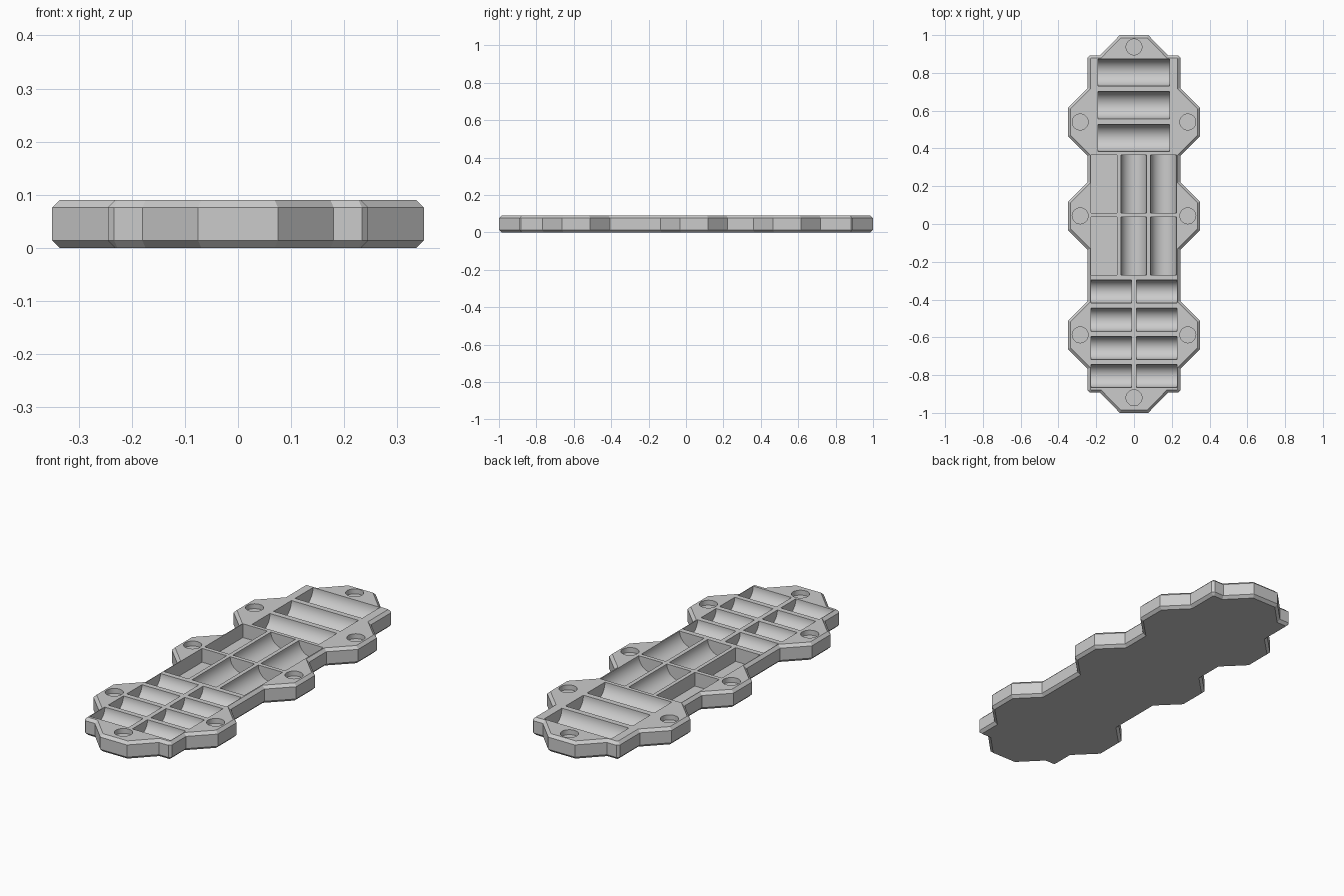
import bpy, bmesh, math
from mathutils import Matrix, Vector

cube = bpy.data.objects.get("Cube")
if cube:
    bpy.data.objects.remove(cube, do_unlink=True)

HEIGHT = 0.09
CHAMFER = 0.014
SIDE, LOBE, FLAT = 0.245, 0.35, 0.075   # body half width, lobe half width, lobe half face
SLOPE = LOBE - SIDE
LOBE_Y = (0.54, 0.043, -0.587)

grey = bpy.data.materials.new("matte_grey")
grey.use_nodes = True
grey.diffuse_color = (0.6, 0.6, 0.6, 1)
grey.node_tree.nodes["Principled BSDF"].inputs["Base Color"].default_value = (0.6, 0.6, 0.6, 1)


def make_object(name, bm):
    bmesh.ops.recalc_face_normals(bm, faces=bm.faces)
    mesh = bpy.data.meshes.new(name)
    bm.to_mesh(mesh)
    bm.free()
    obj = bpy.data.objects.new(name, mesh)
    bpy.context.collection.objects.link(obj)
    return obj


# Tray outline: end lobe, clipped shoulder, three side lobes, then the other end
def end_cap(s):
    return [(FLAT, s), (FLAT + SLOPE, s * 0.893),
            (SIDE - 0.012, s * 0.893), (SIDE, s * 0.881)]


right = end_cap(1)
for y in LOBE_Y:
    right += [(SIDE, y + FLAT + SLOPE), (LOBE, y + FLAT),
              (LOBE, y - FLAT), (SIDE, y - FLAT - SLOPE)]
right += reversed(end_cap(-1))
outline = right + [(-x, y) for x, y in reversed(right)]

# Solid tray with chamfered top and bottom rims
bm = bmesh.new()
base = bm.faces.new([bm.verts.new((x, y, 0)) for x, y in outline])
ext = bmesh.ops.extrude_face_region(bm, geom=[base])
bmesh.ops.translate(bm, vec=(0, 0, HEIGHT),
                    verts=[v for v in ext["geom"] if isinstance(v, bmesh.types.BMVert)])
rims = [e for e in bm.edges if abs(e.verts[0].co.z - e.verts[1].co.z) < 1e-5]
bmesh.ops.bevel(bm, geom=rims, offset=CHAMFER, offset_type='OFFSET',
                segments=1, affect='EDGES', clamp_overlap=False)
tray = make_object("battery_tray", bm)
tray.data.materials.append(grey)

# Cutters for every pocket
cut = bmesh.new()


def trough(x0, x1, y0, y1, along):
    """Half-round channel, its axis level with the top surface."""
    length, width = (x1 - x0, y1 - y0) if along == 'X' else (y1 - y0, x1 - x0)
    turn = Matrix.Rotation(math.pi / 2, 4, 'Y' if along == 'X' else 'X')
    place = Matrix.Translation(((x0 + x1) / 2, (y0 + y1) / 2, HEIGHT))
    bmesh.ops.create_cone(cut, cap_ends=True, segments=48, radius1=width / 2,
                          radius2=width / 2, depth=length, matrix=place @ turn)


def box_pocket(x0, x1, y0, y1, floor):
    top = HEIGHT + 0.05
    place = Matrix.Translation(((x0 + x1) / 2, (y0 + y1) / 2, (floor + top) / 2))
    size = Matrix.Diagonal(Vector((x1 - x0, y1 - y0, top - floor, 1)))
    bmesh.ops.create_cube(cut, size=1, matrix=place @ size)


def magnet_hole(x, y):
    bmesh.ops.create_cone(cut, cap_ends=True, segments=40, radius1=0.042, radius2=0.042,
                          depth=0.05, matrix=Matrix.Translation((x, y, HEIGHT)))


# Three wide troughs at the back
for i in range(3):
    y = 0.802 - i * 0.173
    trough(-0.19, 0.187, y - 0.072, y + 0.072, 'X')

# Middle bay: one flat pocket and two lengthwise troughs in each row
for y0, y1 in ((0.058, 0.365), (-0.27, 0.037)):
    box_pocket(-0.228, -0.09, y0, y1, 0.02)
    trough(-0.07, 0.067, y0, y1, 'Y')
    trough(0.088, 0.225, y0, y1, 'Y')

# Two columns of four small troughs at the front
for i in range(4):
    y = -0.358 - i * 0.149
    trough(-0.228, -0.012, y - 0.061, y + 0.061, 'X')
    trough(0.012, 0.228, y - 0.061, y + 0.061, 'X')

# Round magnet recesses in the lobes
for y in LOBE_Y:
    for x in (-0.285, 0.285):
        magnet_hole(x, y)
magnet_hole(0, 0.937)
magnet_hole(0, -0.92)

cutter = make_object("pocket_cutter", cut)
cutter.hide_render = True

mod = tray.modifiers.new("pockets", 'BOOLEAN')
mod.operation = 'DIFFERENCE'
mod.solver = 'EXACT'
mod.object = cutter

bpy.ops.object.select_all(action='DESELECT')
tray.select_set(True)
bpy.context.view_layer.objects.active = tray
bpy.ops.object.modifier_apply(modifier=mod.name)
bpy.data.objects.remove(cutter, do_unlink=True)
bpy.ops.object.shade_smooth_by_angle(angle=math.radians(30))
